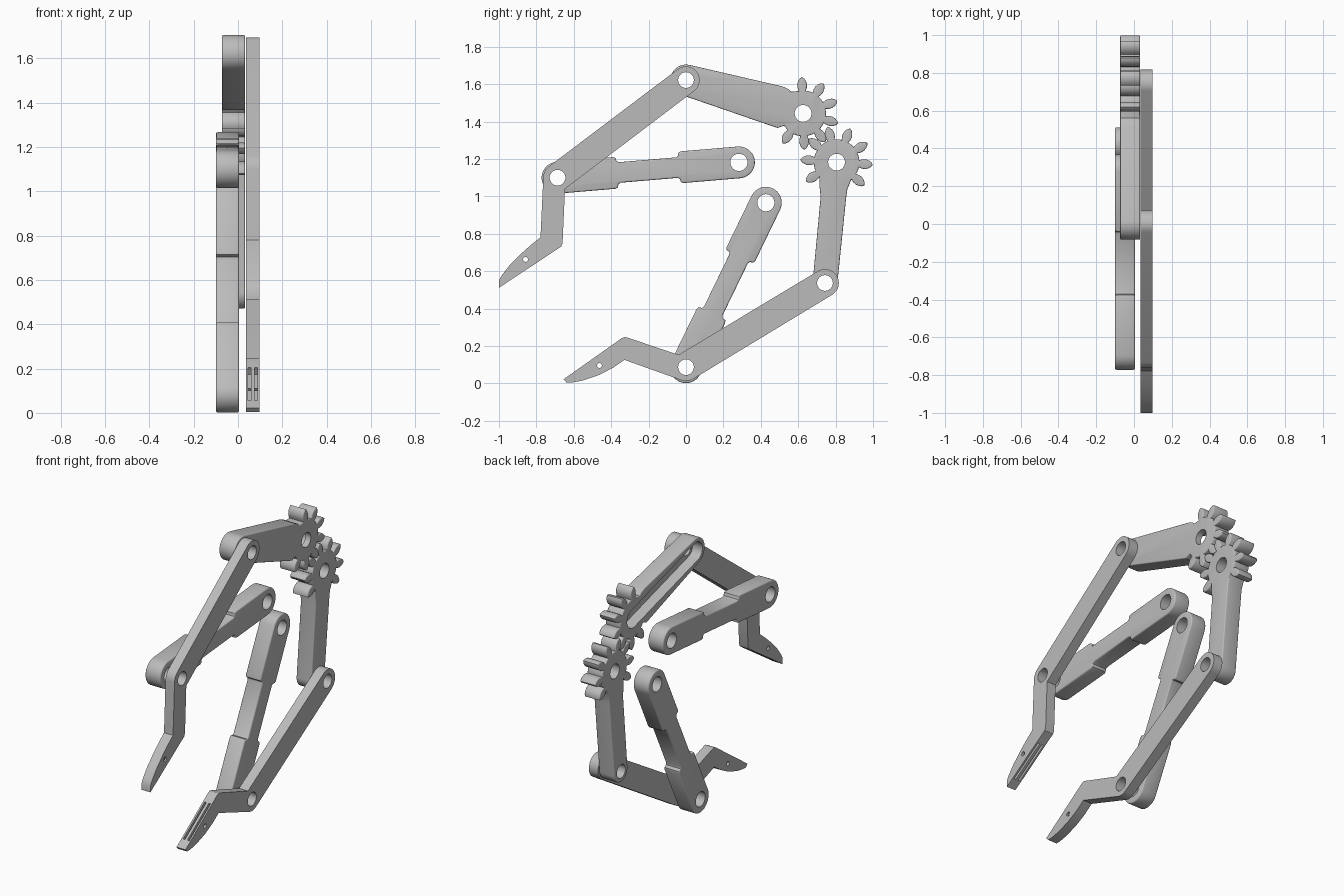
import bpy, bmesh
from math import sin, cos, radians, atan2, degrees, pi
from mathutils import Vector, Matrix

old = bpy.data.objects.get("Cube")
if old:
    bpy.data.objects.remove(old, do_unlink=True)

grey = bpy.data.materials.new("plain grey")
grey.use_nodes = True
grey.diffuse_color = (0.5, 0.5, 0.5, 1)
grey.node_tree.nodes["Principled BSDF"].inputs["Base Color"].default_value = (0.5, 0.5, 0.5, 1)

# Joint positions in the (y, z) plane
TOP, UPPER_KNUCKLE = (0, 1.622), (-0.687, 1.10)
REAR, LOWER_KNUCKLE = (0.743, 0.537), (0, 0.087)
GEAR_A, GEAR_B = (0.626, 1.444), (0.805, 1.183)
LINK_A, LINK_B = (0.283, 1.182), (0.427, 0.966)
FINGER_X, CRANK_X, LINK_X = (0.035, 0.097), (-0.073, 0.032), (-0.1, 0.005)


def arc(c, r, a0, a1, n=20):
    angles = [radians(a0 + (a1 - a0) * i / n) for i in range(n + 1)]
    return [(c[0] + r * cos(a), c[1] + r * sin(a)) for a in angles]


def heading(p, q):
    return degrees(atan2(q[1] - p[1], q[0] - p[0]))


def stadium(p, q, r):
    a = heading(p, q)
    return arc(q, r, a - 90, a + 90) + arc(p, r, a + 90, a + 270)


def solid(name, outline, xs, rounding=0):
    """Extrude a (y, z) outline along x, optionally easing the rim edges."""
    bm = bmesh.new()
    face = bm.faces.new([bm.verts.new((xs[0], y, z)) for y, z in outline])
    new = bmesh.ops.extrude_face_region(bm, geom=[face])["geom"]
    moved = [v for v in new if isinstance(v, bmesh.types.BMVert)]
    bmesh.ops.translate(bm, verts=moved, vec=(xs[1] - xs[0], 0, 0))
    bmesh.ops.recalc_face_normals(bm, faces=bm.faces)
    if rounding:
        rims = [e for e in bm.edges if abs(e.verts[0].co.x - e.verts[1].co.x) < 1e-5]
        bmesh.ops.bevel(bm, geom=rims, offset=rounding, segments=3, profile=0.5,
                        affect='EDGES', clamp_overlap=True)
    mesh = bpy.data.meshes.new(name)
    bm.to_mesh(mesh)
    bm.free()
    mesh.materials.append(grey)
    obj = bpy.data.objects.new(name, mesh)
    bpy.context.collection.objects.link(obj)
    return obj


def finish(obj, cutters):
    """Cut the holes and pockets, then smooth the curved sides."""
    bpy.ops.object.select_all(action='DESELECT')
    bpy.context.view_layer.objects.active = obj
    obj.select_set(True)
    for cutter in cutters:
        cutter.hide_render = True
        mod = obj.modifiers.new("cut", 'BOOLEAN')
        mod.operation, mod.solver, mod.object = 'DIFFERENCE', 'EXACT', cutter
        bpy.ops.object.modifier_apply(modifier=mod.name)
        bpy.data.objects.remove(cutter, do_unlink=True)
    bpy.ops.object.shade_smooth_by_angle(angle=radians(32))


def hole(c, r):
    return solid("hole_cutter", arc(c, r, 0, 348.75, 31), (-0.3, 0.3))


def grip_slots(p, q):
    """Two grooves sunk into the straight gripping edge from p to q."""
    p, q = Vector(p), Vector(q)
    along = (q - p).normalized()
    side = Vector((-along.y, along.x)) * 0.04
    a, b = p.lerp(q, 0.16), p.lerp(q, 0.84)
    box = [tuple(v) for v in (a - side, b - side, b + side, a + side)]
    return [solid("slot_cutter", box, (x, x + 0.012)) for x in (0.046, 0.075)]


# Fingers: long bar, knuckle and bent tip
a = heading(UPPER_KNUCKLE, TOP)
tip = [(-0.778, 0.781), (-0.83, 0.74), (-0.88, 0.695), (-0.944, 0.631), (-0.985, 0.578),
       (-1.0, 0.55), (-1.0, 0.511), (-0.69, 0.717), (-0.668, 0.731), (-0.66, 0.75), (-0.647, 1.04)]
finger = solid("upper_finger", arc(TOP, 0.073, a - 90, a + 90)
               + arc(UPPER_KNUCKLE, 0.076, a + 90, 178, 8) + tip, FINGER_X)
finish(finger, [hole(TOP, 0.042), hole(UPPER_KNUCKLE, 0.042), hole((-0.858, 0.663), 0.013)]
       + grip_slots(tip[6], tip[7]))

a = heading(LOWER_KNUCKLE, REAR)
tip = [(-0.04, 0.153), (-0.315, 0.246), (-0.33, 0.248), (-0.345, 0.241), (-0.655, 0.022),
       (-0.639, 0.005), (-0.61, 0.005), (-0.55, 0.016), (-0.463, 0.046), (-0.39, 0.084), (-0.329, 0.126)]
finger = solid("lower_finger", arc(REAR, 0.074, a - 90, a + 90) + tip
               + arc(LOWER_KNUCKLE, 0.074, -109, a - 90, 8), FINGER_X)
finish(finger, [hole(REAR, 0.042), hole(LOWER_KNUCKLE, 0.042), hole((-0.463, 0.096), 0.013)]
       + grip_slots(tip[3], tip[4]))


# Support links: stadium bars with a narrow waist
def link(name, p, q):
    length, r, waist = (Vector(q) - Vector(p)).length, 0.085, 0.055
    notch = [(0.305, r), (0.318, r - 0.006), (0.322, waist + 0.006), (0.335, waist)]
    lower = [(x, -h) for x, h in notch]
    lower += [(length - x, h) for x, h in reversed(lower)]
    upper = [(x, -h) for x, h in reversed(lower)]
    local = arc((0, 0), r, 90, 270) + lower + arc((length, 0), r, -90, 90) + upper
    turn = Matrix.Rotation(radians(heading(p, q)), 2)
    obj = solid(name, [tuple(turn @ Vector(v) + Vector(p)) for v in local], LINK_X, 0.008)
    finish(obj, [hole(p, 0.046), hole(q, 0.046)])


link("upper_link", UPPER_KNUCKLE, LINK_A)
link("lower_link", LOWER_KNUCKLE, LINK_B)


# Geared cranks: an arm that ends in a partial ring of leaf-shaped teeth
def teeth(c, first, count):
    half = [(0.12, 0.019), (0.138, 0.025), (0.155, 0.026), (0.172, 0.021), (0.186, 0.012)]
    leaf = [(r, -w) for r, w in half] + [(0.194, 0)] + half[::-1]
    pts = []
    for i in range(count):
        t = radians(first + 36 * i)
        pts += [(c[0] + r * cos(t) - w * sin(t), c[1] + r * sin(t) + w * cos(t)) for r, w in leaf]
        if i < count - 1:
            pts += arc(c, 0.122, first + 36 * i + 14, first + 36 * i + 22, 2)
    return pts


crank = solid("upper_crank", arc(TOP, 0.083, 76.7, 250) + [(0.489, 1.366), (0.525, 1.378)]
              + teeth(GEAR_A, -124, 7) + [(0.56, 1.56), (0.545, 1.575), (0.516, 1.588)], CRANK_X, 0.006)
pocket = solid("pocket_cutter", stadium(TOP, GEAR_A, 0.058), (-0.2, -0.005))
finish(crank, [pocket, hole(TOP, 0.042), hole(GEAR_A, 0.045)])

crank = solid("lower_crank", teeth(GEAR_B, -40, 8) + [(0.713, 1.06), (0.72, 1.0)]
              + arc(REAR, 0.066, 175, 355) + [(0.857, 1.0), (0.863, 1.04)], CRANK_X, 0.006)
finish(crank, [hole(REAR, 0.042), hole(GEAR_B, 0.045)])
